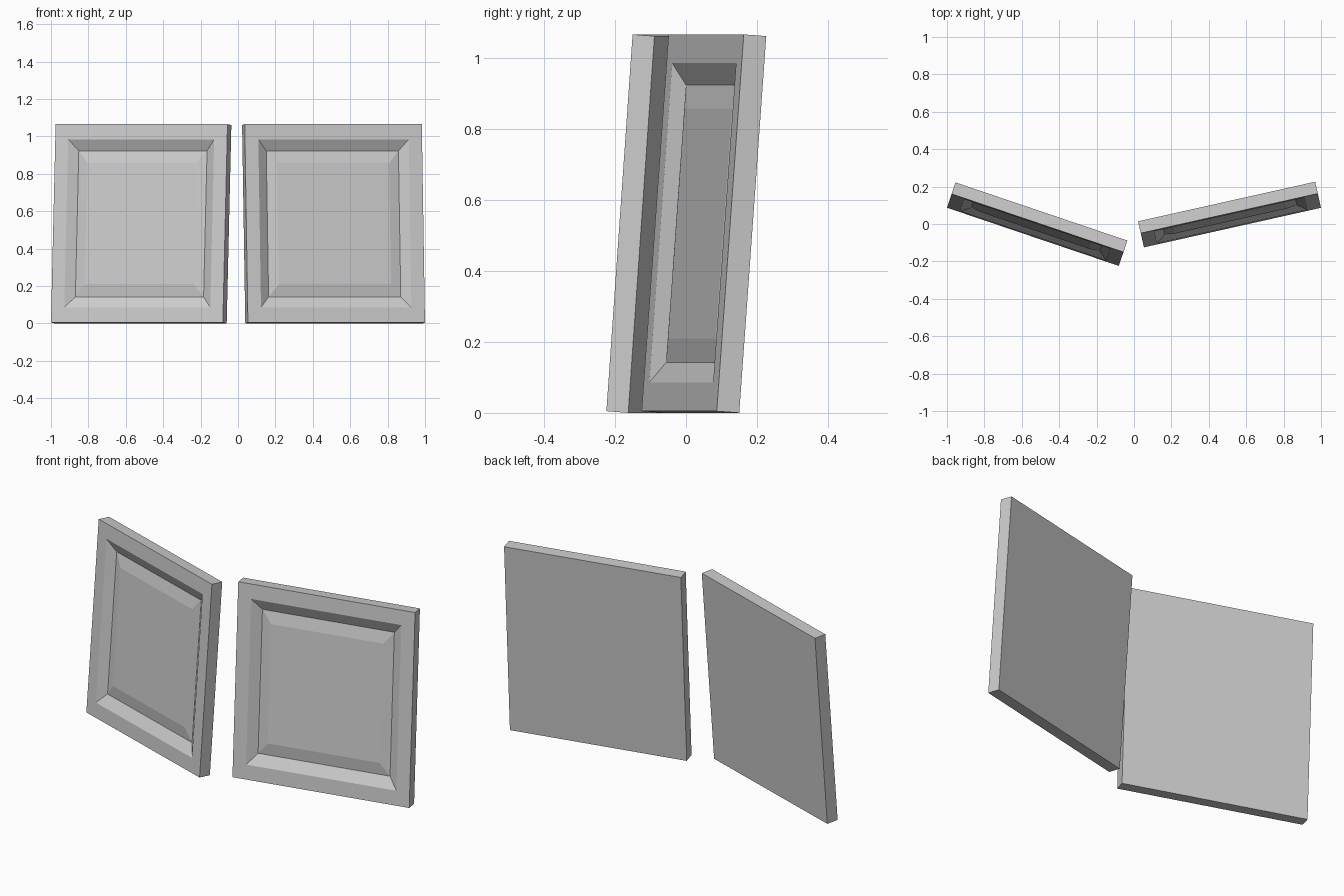
import bpy, bmesh
from math import radians
from mathutils import Matrix

if "Cube" in bpy.data.objects:
    bpy.data.objects.remove(bpy.data.objects["Cube"])

W, H, T = 0.97, 1.063, 0.065      # panel width, height, thickness
TILT = radians(-4.2)              # both panels lean back

# rings from back to raised field: (side inset, top/bottom inset, depth from front)
RINGS = [
    (0.0, 0.0, T),          # back rim
    (0.0, 0.0, 0.0),        # front rim
    (0.073, 0.081, 0.0),    # frame inner edge
    (0.123, 0.140, 0.033),  # groove bottom
    (0.178, 0.207, 0.021),  # raised field
]


def door_panel(name, corner, turn):
    bm = bmesh.new()
    loops = []
    for u, v, d in RINGS:
        pts = [(u, d, v), (W - u, d, v), (W - u, d, H - v), (u, d, H - v)]
        loops.append([bm.verts.new(p) for p in pts])
    for a, b in zip(loops, loops[1:]):
        for i in range(4):
            j = (i + 1) % 4
            bm.faces.new((a[i], a[j], b[j], b[i]))
    bm.faces.new(loops[0][::-1])
    bm.faces.new(loops[-1])
    bmesh.ops.recalc_face_normals(bm, faces=bm.faces[:])
    me = bpy.data.meshes.new(name)
    bm.to_mesh(me)
    bm.free()
    ob = bpy.data.objects.new(name, me)
    bpy.context.collection.objects.link(ob)
    # lean back, then turn about the vertical at the lower front left corner
    ob.matrix_world = (Matrix.Translation((*corner, 0.0048))
                       @ Matrix.Rotation(radians(turn), 4, 'Z')
                       @ Matrix.Rotation(TILT, 4, 'X'))
    return ob


# two panels splayed in a shallow V
door_panel("left_panel", (-1.0, 0.087), -18.7)
door_panel("right_panel", (0.053, -0.125), 12.6)
